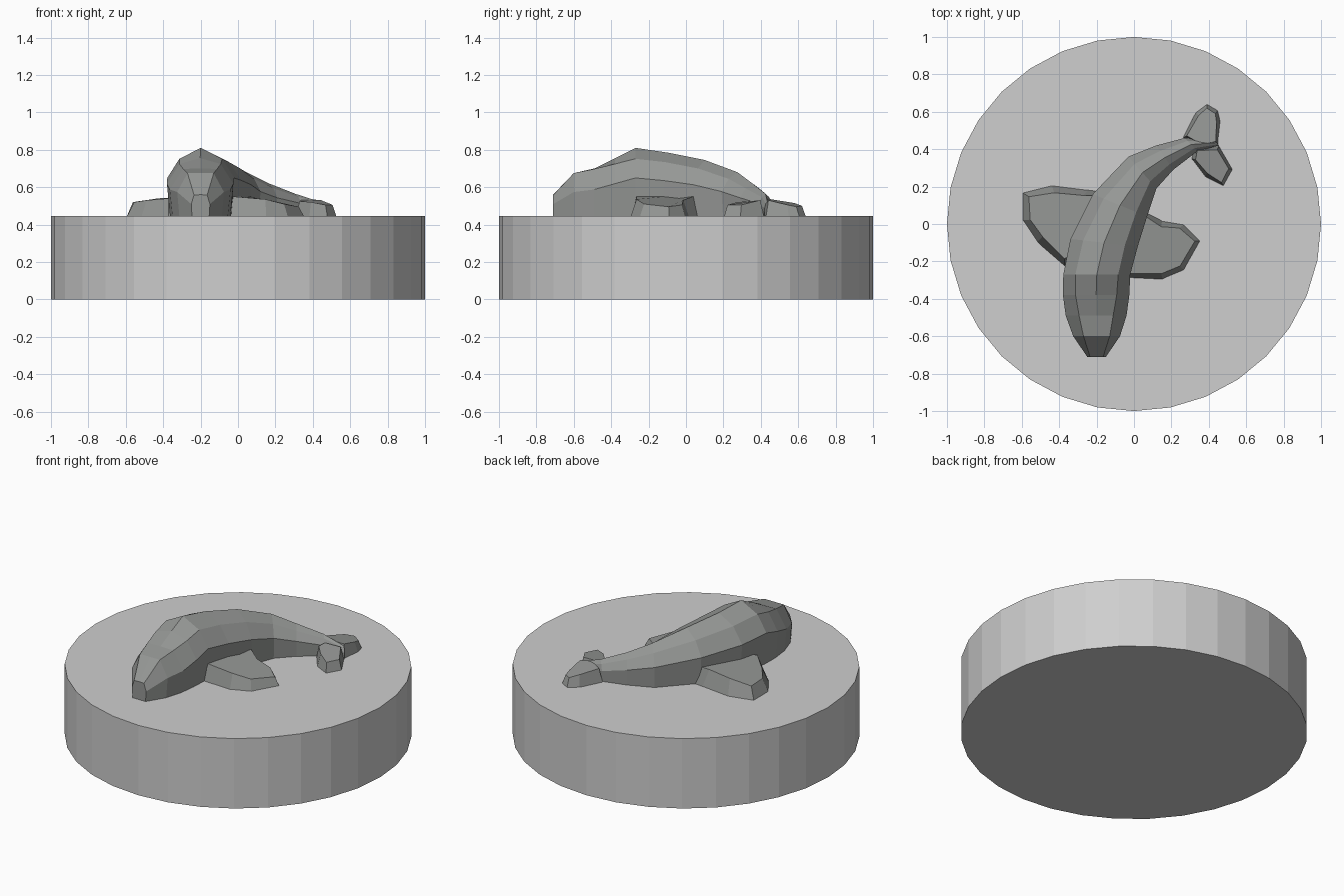
import bpy
import math
from mathutils import Vector

if "Cube" in bpy.data.objects:
    bpy.data.objects.remove(bpy.data.objects["Cube"])


def material(name, rgb):
    m = bpy.data.materials.new(name)
    m.diffuse_color = (*rgb, 1)
    m.use_nodes = True
    m.node_tree.nodes["Principled BSDF"].inputs["Base Color"].default_value = m.diffuse_color
    return m


STONE = material("light_grey", (0.62, 0.62, 0.62))
HIDE = material("seal_grey", (0.30, 0.31, 0.30))
DECK = 0.445    # top of the plinth
SINK = 0.43     # animal parts sit slightly inside it


def add_mesh(name, verts, faces, mat):
    me = bpy.data.meshes.new(name)
    me.from_pydata(verts, [], faces)
    me.materials.append(mat)
    ob = bpy.data.objects.new(name, me)
    bpy.context.collection.objects.link(ob)
    return ob


# Round plinth
n = 32
ring = [(math.sin(2 * math.pi * i / n), math.cos(2 * math.pi * i / n)) for i in range(n)]
add_mesh("plinth",
         [(x, y, 0) for x, y in ring] + [(x, y, DECK) for x, y in ring],
         [tuple(range(n)), tuple(reversed(range(n, 2 * n)))] +
         [(i, n + i, n + (i + 1) % n, (i + 1) % n) for i in range(n)], STONE)

# Body stations, nose to tail:
# left edge x, y, right edge x, y, crest height, shoulder height ratio, shoulder width ratio
stations = [
    (-0.25, -0.71, -0.15, -0.71, 0.56, 0.98, 0.70),
    (-0.325, -0.60, -0.075, -0.60, 0.675, 1.00, 0.56),
    (-0.365, -0.49, -0.04, -0.49, 0.70, 0.99, 0.56),
    (-0.38, -0.38, -0.025, -0.38, 0.755, 0.90, 0.62),
    (-0.378, -0.27, -0.02, -0.27, 0.81, 0.84, 0.64),
    (-0.34, -0.08, 0.02, -0.12, 0.785, 0.85, 0.62),
    (-0.22, 0.16, 0.07, 0.04, 0.745, 0.85, 0.60),
    (-0.03, 0.36, 0.12, 0.19, 0.68, 0.85, 0.55),
    (0.12, 0.42, 0.21, 0.29, 0.62, 0.85, 0.55),
    (0.27, 0.46, 0.34, 0.39, 0.565, 0.85, 0.55),
    (0.43, 0.45, 0.455, 0.42, 0.52, 0.90, 0.60),
]
verts = []
for lx, ly, rx, ry, top, sh, sw in stations:
    mid = Vector(((lx + rx) / 2, (ly + ry) / 2))
    half = Vector(((rx - lx) / 2, (ry - ly) / 2))
    for t, h in ((-0.9, None), (-1, 0.56), (-sw, sh), (0, 1), (sw, sh), (1, 0.56), (0.9, None)):
        p = mid + half * t
        verts.append((p.x, p.y, SINK if h is None else DECK + (top - DECK) * h))
k = 7
faces = [(s * k + j, s * k + (j + 1) % k, (s + 1) * k + (j + 1) % k, (s + 1) * k + j)
         for s in range(len(stations) - 1) for j in range(k)]
faces += [tuple(reversed(range(k))), tuple(range((len(stations) - 1) * k, len(stations) * k))]
add_mesh("body", verts, faces, HIDE)


def flipper(name, outline, inset):
    """Thick flat paddle with sloping sides; outline entries are x, y, top z."""
    m = len(outline)
    c = sum((Vector(p[:2]) for p in outline), Vector((0, 0))) / m
    low = [(x, y, SINK) for x, y, z in outline]
    high = []
    for x, y, z in outline:
        d = c - Vector((x, y))
        q = Vector((x, y)) + d.normalized() * inset
        high.append((q.x, q.y, z))
    top = [tuple(range(m, 2 * m))]
    sides = [(i, (i + 1) % m, m + (i + 1) % m, m + i) for i in range(m)]
    ob = add_mesh(name, low + high, top + sides + [tuple(reversed(range(m)))], HIDE)
    return ob


# Front flippers
flipper("left_flipper", [(-0.60, 0.17, 0.52), (-0.60, 0.02, 0.52), (-0.52, -0.10, 0.53),
                         (-0.37, -0.23, 0.54), (-0.20, -0.15, 0.55), (-0.12, 0.17, 0.55),
                         (-0.24, 0.185, 0.55), (-0.44, 0.21, 0.54)], 0.045)
flipper("right_flipper", [(-0.05, -0.29, 0.55), (0.15, -0.30, 0.535), (0.27, -0.25, 0.51),
                          (0.36, -0.09, 0.495), (0.27, 0.00, 0.505), (0.15, 0.02, 0.53),
                          (0.05, 0.07, 0.55), (-0.12, 0.00, 0.56)], 0.035)

# Tail flippers
flipper("rear_tail_flipper", [(0.26, 0.46, 0.53), (0.36, 0.40, 0.54), (0.45, 0.42, 0.53),
                              (0.465, 0.55, 0.505), (0.45, 0.61, 0.495), (0.39, 0.645, 0.50),
                              (0.33, 0.60, 0.515)], 0.025)
flipper("front_tail_flipper", [(0.32, 0.41, 0.53), (0.305, 0.35, 0.525), (0.38, 0.25, 0.52),
                               (0.48, 0.20, 0.505), (0.53, 0.29, 0.505), (0.455, 0.42, 0.53)], 0.025)

# Consistent outward faces
import bmesh
for ob in bpy.context.collection.objects:
    bm = bmesh.new()
    bm.from_mesh(ob.data)
    bmesh.ops.recalc_face_normals(bm, faces=bm.faces)
    bm.to_mesh(ob.data)
    bm.free()
